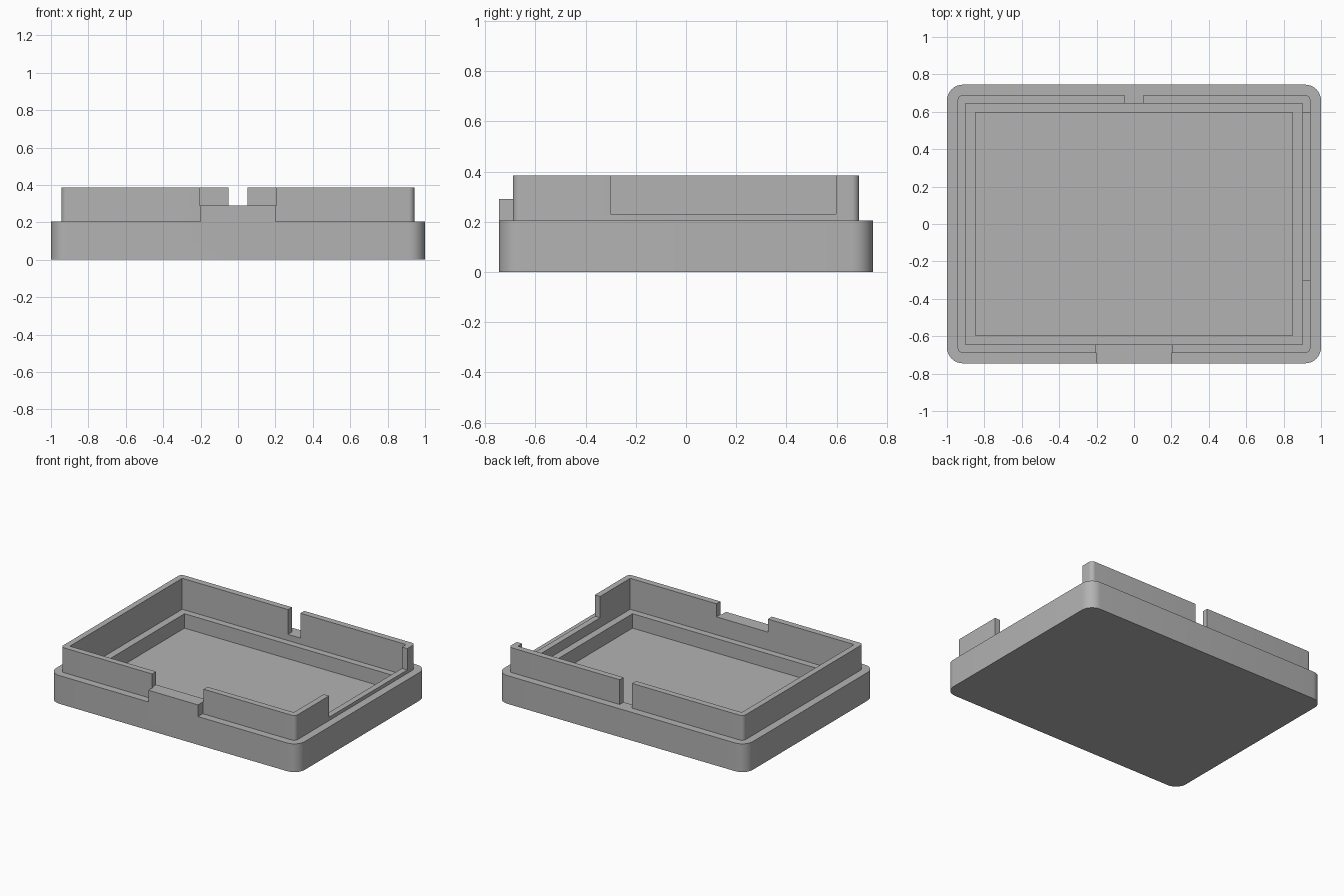
import bpy, bmesh
from math import radians, cos, sin, pi

if "Cube" in bpy.data.objects:
    bpy.data.objects.remove(bpy.data.objects["Cube"], do_unlink=True)

grey = bpy.data.materials.new("plain_grey")
grey.use_nodes = True
colour = (0.45, 0.45, 0.45, 1)
grey.diffuse_color = colour
grey.node_tree.nodes["Principled BSDF"].inputs["Base Color"].default_value = colour


def prism(name, x, y, z, radius=0, steps=8):
    """Upright block over the given ranges, with rounded vertical corners."""
    bm = bmesh.new()
    corners = [(x[1], y[1], 1, 1), (x[0], y[1], -1, 1), (x[0], y[0], -1, -1), (x[1], y[0], 1, -1)]
    ring = []
    for i, (cx, cy, sx, sy) in enumerate(corners):
        if not radius:
            ring.append(bm.verts.new((cx, cy, z[0])))
            continue
        for k in range(steps + 1):
            a = (i + k / steps) * pi / 2
            ring.append(bm.verts.new((cx - sx * radius + radius * cos(a),
                                      cy - sy * radius + radius * sin(a), z[0])))
    base = bm.faces.new(ring)
    top = bmesh.ops.extrude_face_region(bm, geom=[base])["geom"]
    bmesh.ops.translate(bm, vec=(0, 0, z[1] - z[0]),
                        verts=[v for v in top if isinstance(v, bmesh.types.BMVert)])
    bmesh.ops.recalc_face_normals(bm, faces=bm.faces[:])
    mesh = bpy.data.meshes.new(name)
    bm.to_mesh(mesh)
    bm.free()
    mesh.materials.append(grey)
    obj = bpy.data.objects.new(name, mesh)
    bpy.context.collection.objects.link(obj)
    return obj


def combine(target, tool, operation):
    """Apply a boolean and discard the tool."""
    tool.hide_render = True
    mod = target.modifiers.new("boolean", "BOOLEAN")
    mod.operation, mod.object, mod.solver = operation, tool, "EXACT"
    bpy.context.view_layer.objects.active = target
    bpy.ops.object.modifier_apply(modifier=mod.name)
    bpy.data.objects.remove(tool, do_unlink=True)


top = 0.385
above = 0.6

# Rounded base, raised lip and front sill
tray = prism("case_tray", (-1, 1), (-0.745, 0.745), (0, 0.205), 0.085)
combine(tray, prism("lip", (-0.943, 0.943), (-0.69, 0.69), (0.1, top), 0.03), "UNION")
combine(tray, prism("front_sill", (-0.2, 0.2), (-0.745, -0.66), (0.1, 0.32)), "UNION")

# Stepped cavity, then openings in the front, back and left walls
cuts = [
    ("upper_pocket", (-0.9, 0.9), (-0.645, 0.645), (0.16, above)),
    ("lower_pocket", (-0.848, 0.848), (-0.597, 0.597), (0.055, above)),
    ("front_opening", (-0.207, 0.207), (-0.8, -0.6), (0.29, above)),
    ("back_slot", (-0.05, 0.05), (0.6, 0.8), (0.205, above)),
    ("side_opening", (0.87, 1.1), (-0.3, 0.597), (0.23, above)),
]
for cut in cuts:
    combine(tray, prism(*cut), "DIFFERENCE")

# Smooth rounded corners, crisp edges
bpy.ops.object.select_all(action="DESELECT")
tray.select_set(True)
bpy.context.view_layer.objects.active = tray
bpy.ops.object.shade_smooth_by_angle(angle=radians(30))
